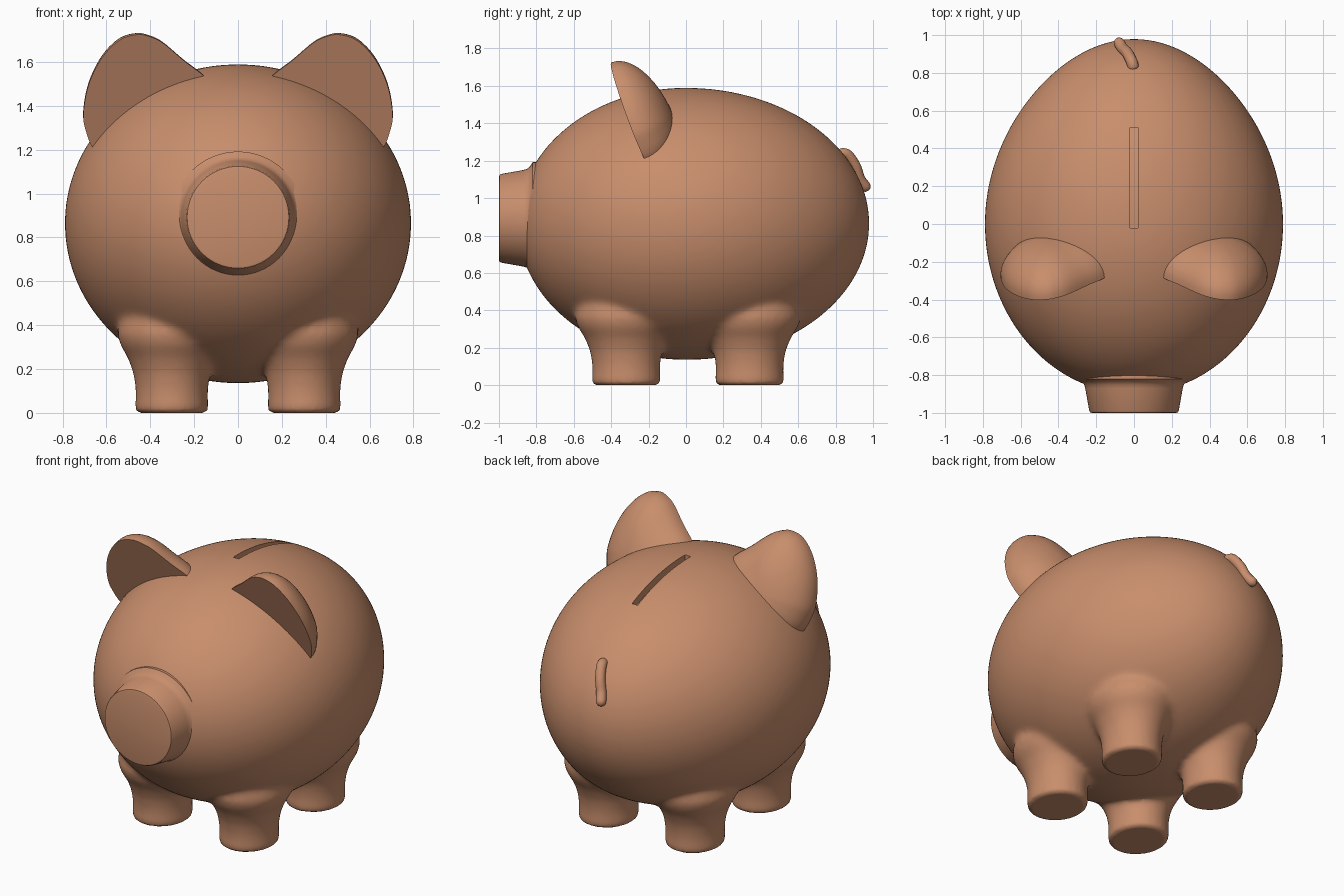
import bpy, bmesh
from math import sin, cos, pi, sqrt, radians
from mathutils import Vector

if "Cube" in bpy.data.objects:
    bpy.data.objects.remove(bpy.data.objects["Cube"])

mat = bpy.data.materials.new("terracotta")
mat.diffuse_color = (0.58, 0.27, 0.15, 1)
mat.use_nodes = True
mat.node_tree.nodes["Principled BSDF"].inputs["Base Color"].default_value = mat.diffuse_color


def finish(obj, angle=40):
    if not obj.data.materials:
        obj.data.materials.append(mat)
    bpy.ops.object.select_all(action='DESELECT')
    obj.select_set(True)
    bpy.context.view_layer.objects.active = obj
    bpy.ops.object.shade_smooth_by_angle(angle=radians(angle))


def add_object(name, bm):
    bmesh.ops.recalc_face_normals(bm, faces=bm.faces)
    me = bpy.data.meshes.new(name)
    bm.to_mesh(me)
    bm.free()
    obj = bpy.data.objects.new(name, me)
    bpy.context.collection.objects.link(obj)
    return obj


def skin(bm, rings):
    """Join equal-length closed rings into a capped solid."""
    vs = [[bm.verts.new(p) for p in ring] for ring in rings]
    n = len(vs[0])
    for a, b in zip(vs, vs[1:]):
        for i in range(n):
            bm.faces.new((a[i], a[(i + 1) % n], b[(i + 1) % n], b[i]))
    bm.faces.new(vs[0])
    bm.faces.new(vs[-1])


def spline(pts, steps=6, closed=False):
    """Smooth curve through the given points."""
    p = [Vector(q) for q in pts]
    p = [p[-1]] + p + p[:2] if closed else [p[0]] + p + [p[-1]]
    out = []
    for a, b, c, d in zip(p, p[1:], p[2:], p[3:]):
        for k in range(steps):
            t = k / steps
            out.append(0.5 * (2 * b + (c - a) * t + (2 * a - 5 * b + 4 * c - d) * t * t
                              + (3 * b - a - 3 * c + d) * t ** 3))
    return out if closed else out + [p[-2]]


def apply(obj, kind, **settings):
    m = obj.modifiers.new(kind, kind)
    for key, value in settings.items():
        setattr(m, key, value)
    bpy.ops.object.select_all(action='DESELECT')
    obj.select_set(True)
    bpy.context.view_layer.objects.active = obj
    bpy.ops.object.modifier_apply(modifier=m.name)


# Egg-shaped body, rounder at the front and narrower at the back
bm = bmesh.new()
bmesh.ops.create_uvsphere(bm, u_segments=96, v_segments=64, radius=1)
for v in bm.verts:
    x, y, z = v.co.x, v.co.z, v.co.y
    narrow = 1 - 0.1 * max(y, 0) ** 2
    v.co = (0.79 * x * narrow, y * (0.98 if y > 0 else 0.9),
            0.865 + z * (0.725 if z > 0 else 0.73))

# Four flared legs with rounded feet
leg_profile = [(0.145, 0), (0.159, 0.006), (0.165, 0.02), (0.165, 0.11), (0.175, 0.18),
               (0.2, 0.25), (0.235, 0.31), (0.25, 0.36), (0.2, 0.6)]
for sx in (-1, 1):
    for cy in (-0.32, 0.34):
        skin(bm, [[(sx * 0.302 + r * cos(a), cy + 1.1 * r * sin(a), z)
                   for a in (2 * pi * i / 48 for i in range(48))]
                  for r, z in leg_profile])
body = add_object("body_with_legs", bm)

# Fuse body and legs, then soften everything above the feet
apply(body, 'REMESH', mode='VOXEL', voxel_size=0.014)
group = body.vertex_groups.new(name="soft")
group.add([v.index for v in body.data.vertices if v.co.z > 0.05], 1, 'REPLACE')
apply(body, 'SMOOTH', factor=0.5, iterations=24, vertex_group="soft")

# Coin slot following the curve of the back
bm = bmesh.new()
rings = []
for i in range(13):
    y = -0.02 + 0.53 * i / 12
    top = 0.865 + 0.725 * sqrt(1 - (y / 0.98) ** 2)
    rings.append([(-0.02, y, top - 0.05), (0.02, y, top - 0.05),
                  (0.02, y, top + 0.1), (-0.02, y, top + 0.1)])
skin(bm, rings)
cutter = add_object("slot_cutter", bm)
cutter.hide_render = True
apply(body, 'BOOLEAN', operation='DIFFERENCE', solver='EXACT', object=cutter)
bpy.data.objects.remove(cutter)
finish(body)

# Tapered snout with a small fillet where it meets the face
bm = bmesh.new()
snout_profile = [(0.222, -1), (0.232, -0.997), (0.237, -0.988), (0.258, -0.87),
                 (0.264, -0.85), (0.276, -0.835), (0.3, -0.82), (0.3, -0.7)]
skin(bm, [[(r * cos(a), y, 0.892 + r * sin(a)) for a in (2 * pi * i / 64 for i in range(64))]
          for r, y in snout_profile])
finish(add_object("snout", bm))

# Ears: flat tilted front face and a domed back
ear_outline = [(0.15, 1.53), (0.245, 1.605), (0.34, 1.685), (0.4, 1.715), (0.46, 1.725),
               (0.54, 1.7), (0.62, 1.62), (0.68, 1.5), (0.705, 1.37), (0.695, 1.29),
               (0.655, 1.2), (0.56, 1.14), (0.38, 1.2), (0.2, 1.36), (0.13, 1.47)]
outline = spline(ear_outline, 5, closed=True)
centre = Vector((0.43, 1.38))
back = Vector((0.13, 1, 0.394)).normalized()
for sx, side in ((-1, "left"), (1, "right")):
    bm = bmesh.new()
    rings = []
    for k in range(13):
        a = k / 12 * pi / 2 * 0.985
        ring = []
        for q in outline:
            p = centre + (q - centre) * cos(a)
            face = Vector((p.x, -0.4 - 0.13 * (p.x - 0.46) - 0.394 * (p.y - 1.725), p.y))
            co = face + back * 0.2 * sin(a)
            ring.append((sx * co.x, co.y, co.z))
        rings.append(ring)
    skin(bm, rings)
    finish(add_object(side + "_ear", bm))

# Small tail resting on the rump
path = spline([(0, 0.815, 1.235), (-0.012, 0.86, 1.232), (-0.035, 0.905, 1.17),
               (-0.06, 0.93, 1.1), (-0.088, 0.975, 1.043)], 8)
curve = bpy.data.curves.new("tail", 'CURVE')
curve.dimensions = '3D'
curve.bevel_depth = 0.03
curve.bevel_resolution = 5
curve.use_fill_caps = True
sp = curve.splines.new('POLY')
sp.points.add(len(path) - 1)
for i, (pt, co) in enumerate(zip(sp.points, path)):
    pt.co = (*co, 1)
    end = min(i, len(path) - 1 - i) / 4
    pt.radius = sqrt(max(0.06, 1 - (1 - min(end, 1)) ** 2))
tail = bpy.data.objects.new("tail", curve)
bpy.context.collection.objects.link(tail)
bpy.ops.object.select_all(action='DESELECT')
tail.select_set(True)
bpy.context.view_layer.objects.active = tail
bpy.ops.object.convert(target='MESH')
finish(bpy.context.object, 60)
